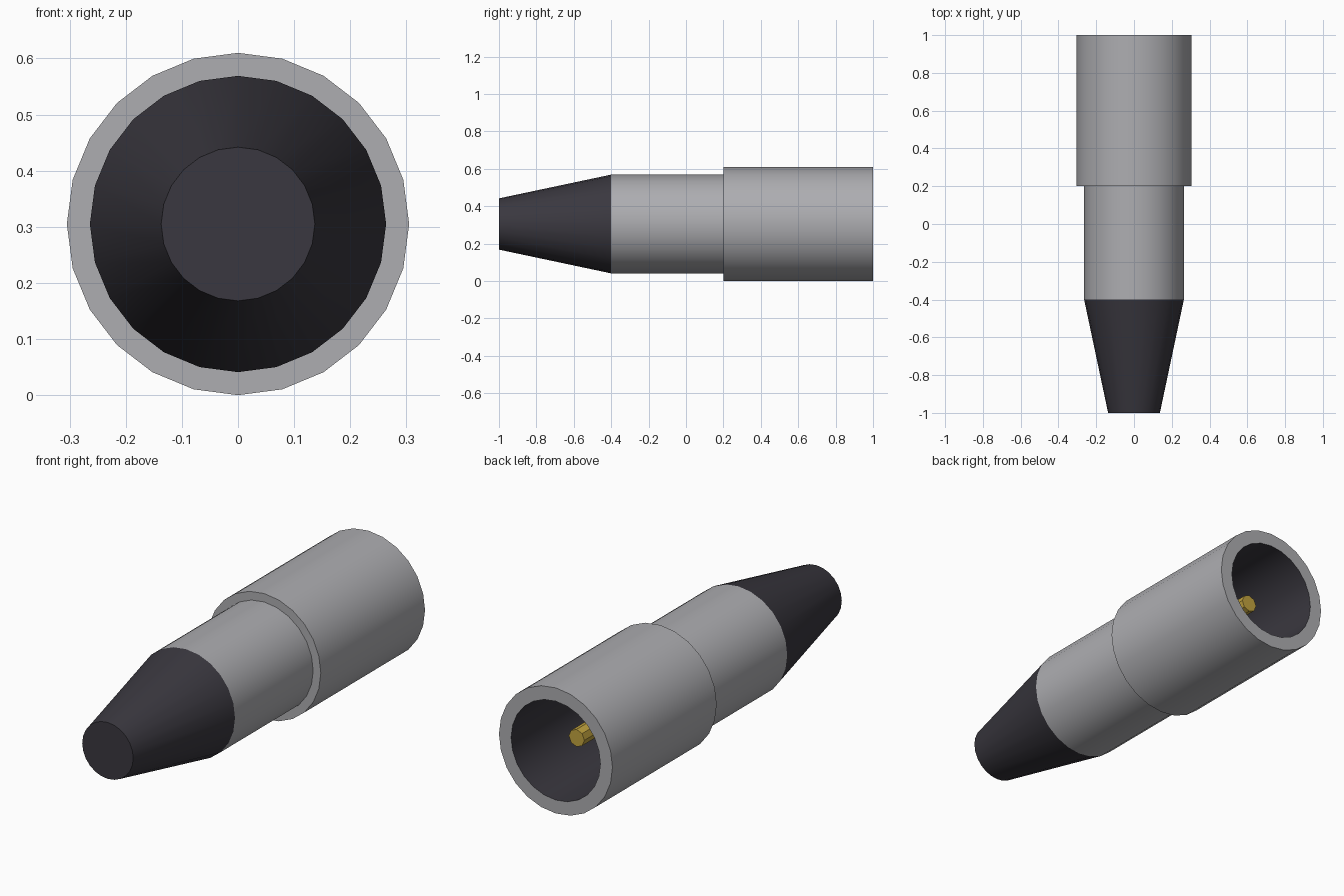
import bpy, bmesh, math

if "Cube" in bpy.data.objects:
    bpy.data.objects.remove(bpy.data.objects["Cube"])

AXIS_Z = 0.305


def material(name, rgb):
    m = bpy.data.materials.new(name)
    m.diffuse_color = (*rgb, 1)
    m.use_nodes = True
    m.node_tree.nodes["Principled BSDF"].inputs["Base Color"].default_value = m.diffuse_color
    return m


GREY = material("brushed grey", (0.42, 0.42, 0.44))
DARK = material("dark rubber", (0.042, 0.039, 0.050))
GOLD = material("gold", (0.54, 0.37, 0.05))


def lathe(name, profile, sides, mats, rule=None):
    """Spin (radius, y) points around the long axis; radius 0 closes to a cap."""
    bm = bmesh.new()
    rings = []
    for r, y in profile:
        if r == 0:
            rings.append([bm.verts.new((0, y, AXIS_Z))] * sides)
        else:
            rings.append([bm.verts.new((r * math.sin(2 * math.pi * i / sides), y,
                                        AXIS_Z + r * math.cos(2 * math.pi * i / sides)))
                          for i in range(sides)])
    for k, (a, b) in enumerate(zip(rings, rings[1:])):
        for i in range(sides):
            j = (i + 1) % sides
            corners = list(dict.fromkeys((a[i], a[j], b[j], b[i])))
            face = bm.faces.new(corners)
            face.material_index = rule(k) if rule else 0
    bmesh.ops.recalc_face_normals(bm, faces=bm.faces)
    mesh = bpy.data.meshes.new(name)
    bm.to_mesh(mesh)
    bm.free()
    ob = bpy.data.objects.new(name, mesh)
    bpy.context.collection.objects.link(ob)
    for m in mats:
        mesh.materials.append(m)
    bpy.ops.object.select_all(action='DESELECT')
    ob.select_set(True)
    bpy.context.view_layer.objects.active = ob
    bpy.ops.object.shade_smooth_by_angle(angle=math.radians(32))
    return ob


# Tapered cable boot
lathe("cable_boot", [(0, -1), (0.137, -1), (0.264, -0.4), (0, -0.4)], 24, [DARK])

# Middle barrel
lathe("barrel", [(0, -0.4), (0.264, -0.4), (0.264, 0.2), (0, 0.2)], 24, [GREY])

# Wide socket shell with a dark lined cavity
lathe("socket_shell",
      [(0, 0.2), (0.305, 0.2), (0.305, 1), (0.24, 1), (0.24, 0.22), (0, 0.22)],
      24, [GREY, DARK], lambda k: 1 if k >= 3 else 0)

# Centre contact pin
lathe("contact_pin", [(0, 0.22), (0.042, 0.22), (0.042, 0.84), (0, 0.84)], 8, [GOLD])
